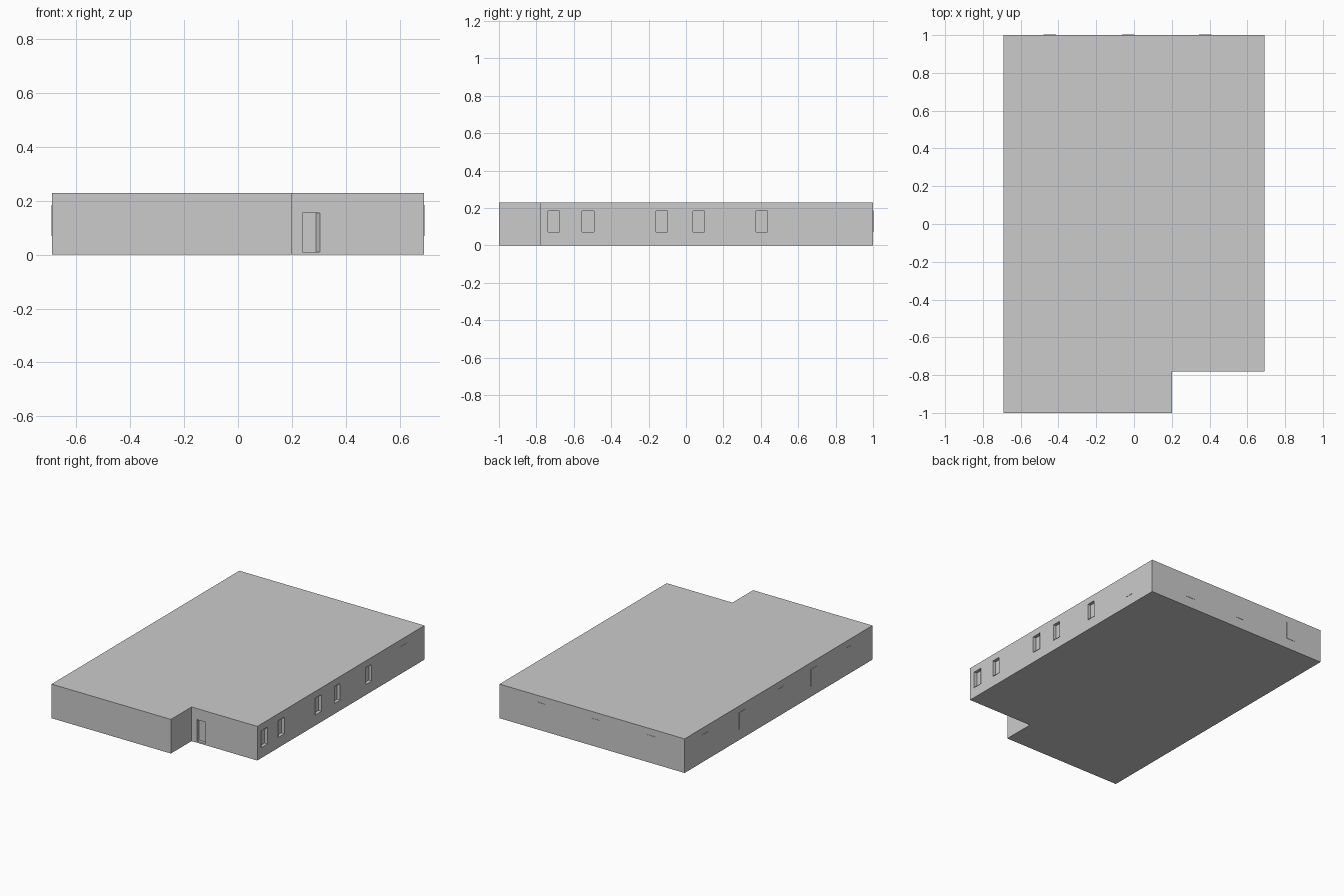
import bpy, bmesh

if "Cube" in bpy.data.objects:
    bpy.data.objects.remove(bpy.data.objects["Cube"])

W, FRONT, BACK, H = 0.69, -0.78, 1.0, 0.23
SILL, HEAD, HALF, DEPTH = 0.07, 0.185, 0.033, 0.02


def prism(bm, outline, z0, z1):
    """Extrude an xy outline from z0 to z1."""
    face = bm.faces.new([bm.verts.new((x, y, z0)) for x, y in outline])
    ext = bmesh.ops.extrude_face_region(bm, geom=[face])
    top = [v for v in ext["geom"] if isinstance(v, bmesh.types.BMVert)]
    bmesh.ops.translate(bm, verts=top, vec=(0, 0, z1 - z0))


def box(bm, x0, x1, y0, y1, z0, z1):
    prism(bm, [(x0, y0), (x1, y0), (x1, y1), (x0, y1)], z0, z1)


def finish(bm, name):
    bmesh.ops.recalc_face_normals(bm, faces=bm.faces)
    me = bpy.data.meshes.new(name)
    bm.to_mesh(me)
    bm.free()
    ob = bpy.data.objects.new(name, me)
    bpy.context.collection.objects.link(ob)
    return ob


# Building block with the front right corner notched out
bm = bmesh.new()
prism(bm, [(-W, -1), (0.2, -1), (0.2, FRONT), (W, FRONT), (W, BACK), (-W, BACK)], 0, H)
building = finish(bm, "building")

# Recesses: five right-hand windows and the door with one splayed jamb
right_windows = [-0.706, -0.524, -0.13, 0.068, 0.405]
bm = bmesh.new()
for y in right_windows:
    box(bm, W - DEPTH, W + 0.05, y - HALF, y + HALF, SILL, HEAD)
d = FRONT + DEPTH
prism(bm, [(0.24, FRONT - 0.001), (0.305, FRONT - 0.001), (0.305, FRONT),
           (0.29, d), (0.24, d)], 0.01, 0.155)
cutter = finish(bm, "opening_cutter")
cutter.hide_render = True
cutter.hide_set(True)
mod = building.modifiers.new("openings", "BOOLEAN")
mod.operation, mod.solver, mod.object = "DIFFERENCE", "EXACT", cutter

# Thin linings that stand just proud of the right wall
T, P = 0.002, 0.002
for i, y in enumerate(right_windows):
    bm = bmesh.new()
    x0, x1 = W - DEPTH, W + P
    for s in (-1, 1):
        a, b = sorted((y + s * HALF, y + s * (HALF - T)))
        box(bm, x0, x1, a, b, SILL, HEAD)
    box(bm, x0, x1, y - HALF + T, y + HALF - T, SILL, SILL + T)
    box(bm, x0, x1, y - HALF + T, y + HALF - T, HEAD - T, HEAD)
    finish(bm, f"window_lining_{i + 1}")

# Nearly flush window panels on the left wall, back wall and right rear
panels = [("left_window", -W - P, -W + P, y - HALF, y + HALF)
          for y in (0.777, 0.386, -0.03, -0.375, -0.745)]
panels += [("back_window", x - HALF, x + HALF, BACK - P, BACK + P)
           for x in (-0.445, -0.03, 0.376)]
panels.append(("right_rear_window", W - P, W + P, 0.777 - HALF, 0.777 + HALF))
for name, *xy in panels:
    bm = bmesh.new()
    box(bm, *xy, SILL, HEAD)
    finish(bm, name)
